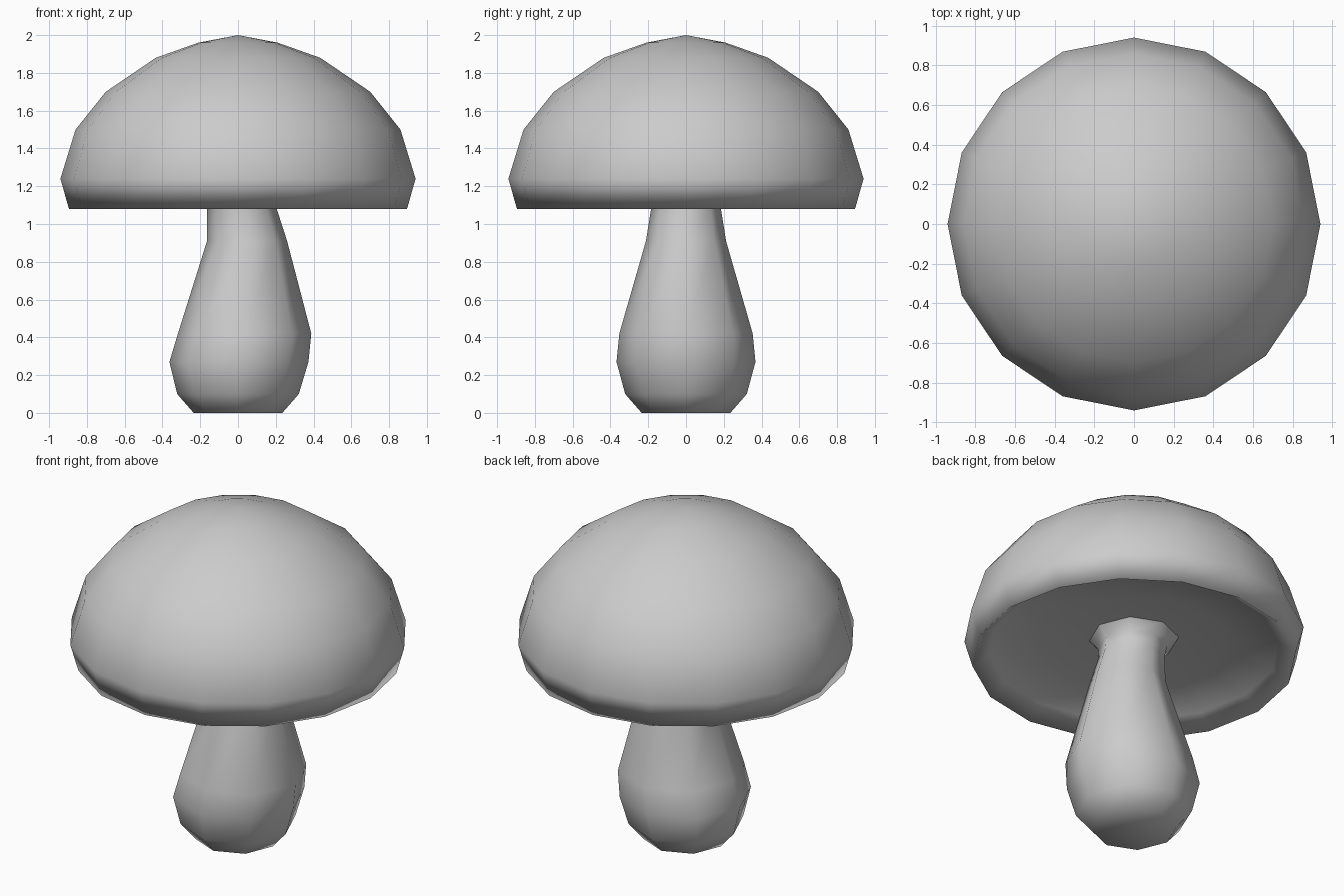
import bpy, bmesh
from math import cos, sin, tau

if "Cube" in bpy.data.objects:
    bpy.data.objects.remove(bpy.data.objects["Cube"])


def loft(name, rings, sides):
    """Skin rings given as (centre x, radius, z); radius 0 makes a pole."""
    bm = bmesh.new()
    loops = []
    for cx, r, z in rings:
        count = sides if r > 0 else 1
        loops.append([bm.verts.new((cx + r * cos(tau * i / sides),
                                    r * sin(tau * i / sides), z))
                      for i in range(count)])
    for a, b in zip(loops, loops[1:]):
        for i in range(sides):
            j = (i + 1) % sides
            if len(a) == 1:
                bm.faces.new((a[0], b[j], b[i]))
            elif len(b) == 1:
                bm.faces.new((a[i], a[j], b[0]))
            else:
                bm.faces.new((a[i], a[j], b[j], b[i]))
    bmesh.ops.recalc_face_normals(bm, faces=bm.faces)
    for f in bm.faces:
        f.smooth = True
    mesh = bpy.data.meshes.new(name)
    bm.to_mesh(mesh)
    bm.free()
    obj = bpy.data.objects.new(name, mesh)
    bpy.context.collection.objects.link(obj)
    return obj


# Domed cap with a shallow hollow underside
cap_profile = [(0, 1.21), (0.25, 1.21), (0.52, 1.19), (0.80, 1.15),
               (0.895, 1.08), (0.94, 1.24), (0.86, 1.50), (0.70, 1.70),
               (0.435, 1.88), (0.21, 1.96), (0, 2.0)]
loft("cap", [(0, r, z) for r, z in cap_profile], 16)

# Bulbous, slightly leaning stem that flares where it meets the cap
loft("stem", [(0, 0, 0), (0, 0.235, 0), (0, 0.322, 0.10),
              (0.005, 0.368, 0.27), (0.035, 0.353, 0.42),
              (0.048, 0.212, 0.91), (0.02, 0.185, 1.08),
              (0.01, 0.19, 1.15), (0, 0.25, 1.212)], 8)
